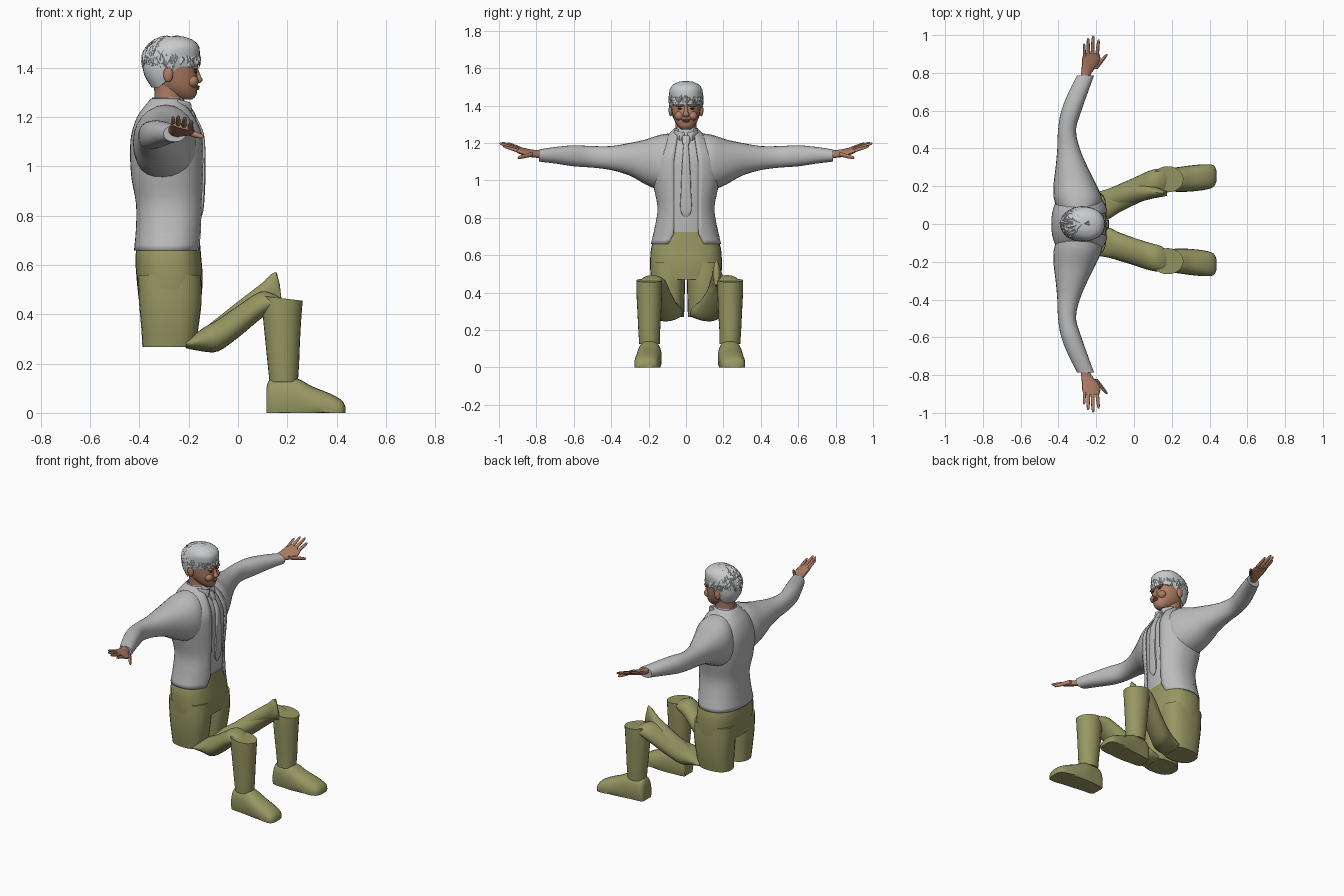
import bpy, bmesh, math, random
from mathutils import Vector

cube = bpy.data.objects.get("Cube")
if cube:
    bpy.data.objects.remove(cube, do_unlink=True)


def material(name, r, g, b):
    m = bpy.data.materials.new(name)
    m.use_nodes = True
    m.diffuse_color = (r, g, b, 1)
    m.node_tree.nodes["Principled BSDF"].inputs["Base Color"].default_value = (r, g, b, 1)
    return m


cloth = material("grey cloth", 0.5, 0.5, 0.5)
hair_mat = material("pale grey hair", 0.58, 0.59, 0.6)
skin = material("skin", 0.43, 0.21, 0.13)
lip_mat = material("lip", 0.32, 0.13, 0.09)
olive = material("olive cloth", 0.31, 0.31, 0.125)
dark = material("dark eye", 0.06, 0.04, 0.03)


def finish(name, bm, mat):
    bmesh.ops.recalc_face_normals(bm, faces=bm.faces)
    for f in bm.faces:
        f.smooth = True
    for e in bm.edges:
        if len(e.link_faces) == 2:
            e.smooth = e.calc_face_angle(0) < math.radians(42)
    me = bpy.data.meshes.new(name)
    bm.to_mesh(me)
    bm.free()
    me.materials.append(mat)
    ob = bpy.data.objects.new(name, me)
    bpy.context.collection.objects.link(ob)
    return ob


def smooth_rows(rows, steps):
    """Catmull-Rom pass through the section rows."""
    rows = [r if len(r) == 5 else (*r[:3], -r[3], r[3]) for r in rows]
    out = []
    for i in range(len(rows) - 1):
        quad = [rows[max(i - 1, 0)], rows[i], rows[i + 1], rows[min(i + 2, len(rows) - 1)]]
        for k in range(steps):
            u = k / steps
            out.append([0.5 * (2 * b + (c - a) * u + (2 * a - 5 * b + 4 * c - d) * u * u
                               + (3 * b - a - 3 * c + d) * u ** 3) for a, b, c, d in zip(*quad)])
    return out + [list(rows[-1])]


def power(v, p):
    return math.copysign(abs(v) ** (2 / p), v)


def loft(name, mat, rows, axis="z", n=24, p=2.0, steps=3, gap=None, warp=None, caps=True):
    """Skin rounded sections: each row is position, then extents on the other two axes."""
    bm = bmesh.new()
    rings = []
    for t, a0, a1, b0, b1 in smooth_rows(rows, steps):
        start = math.asin((gap(t) / ((b1 - b0) / 2)) ** (p / 2)) if gap else 0
        count = n + 1 if gap else n
        ring = []
        for i in range(count):
            ang = start + (2 * math.pi - 2 * start) * i / n
            a = (a0 + a1) / 2 + (a1 - a0) / 2 * power(math.cos(ang), p)
            b = (b0 + b1) / 2 + (b1 - b0) / 2 * power(math.sin(ang), p)
            co = {"x": (t, a, b), "y": (a, t, b), "z": (a, b, t)}[axis]
            ring.append(bm.verts.new(warp(*co) if warp else co))
        rings.append(ring)
    for r, q in zip(rings, rings[1:]):
        for i in range(n):
            j = i + 1 if gap else (i + 1) % n
            bm.faces.new((r[i], r[j], q[j], q[i]))
    if caps and not gap:
        bm.faces.new(rings[0])
        bm.faces.new(rings[-1])
    return finish(name, bm, mat)


def ball(name, mat, centre, size):
    bm = bmesh.new()
    bmesh.ops.create_uvsphere(bm, u_segments=16, v_segments=10, radius=1)
    for v in bm.verts:
        v.co = Vector(centre) + Vector(a * b for a, b in zip(v.co, size))
    return finish(name, bm, mat)


# Jacket body, open down the front, over a shirt
torso = [(.66, -.422, -.148, .188), (.75, -.414, -.143, .167), (.85, -.414, -.138, .152),
         (.95, -.432, -.135, .17), (1.05, -.438, -.135, .188), (1.13, -.433, -.14, .18),
         (1.2, -.41, -.17, .14), (1.25, -.375, -.205, .09), (1.275, -.352, -.225, .066)]


def opening(z):
    if z < .72:
        return .065 + (.72 - z) * .5
    return .066 if z < 1.1 else .066 - (z - 1.1) * .14


jacket = loft("jacket_body", cloth, torso, n=36, p=2.3, gap=opening)
thick = jacket.modifiers.new("thickness", "SOLIDIFY")
thick.thickness = .008
inner = [(max(z, .72), a + .014, b - .012, w - .014) for z, a, b, w in torso if z != .75]
loft("shirt", cloth, inner, n=36, p=2.3)
loft("shirt_collar", cloth, [(1.225, -.362, -.195, .078), (1.25, -.357, -.21, .07),
                             (1.28, -.348, -.222, .062)], caps=False)
loft("tie", cloth, [(.8, -.153, -.146, .004), (.84, -.153, -.138, .03), (.95, -.15, -.132, .027),
                    (1.05, -.15, -.132, .023), (1.13, -.158, -.138, .018),
                    (1.195, -.19, -.165, .013)], n=16, p=3)
loft("tie_knot", cloth, [(1.185, -.19, -.165, .013), (1.21, -.2, -.172, .022),
                         (1.24, -.215, -.19, .02)], n=12, p=3)

# Sleeves, hands, collar wings, ears and eyes
sleeve = [(.09, -.41, -.175, .93, 1.25), (.14, -.425, -.17, .945, 1.243),
          (.22, -.425, -.205, .98, 1.217), (.3, -.415, -.245, 1.025, 1.2),
          (.4, -.406, -.287, 1.055, 1.183), (.5, -.402, -.307, 1.068, 1.183),
          (.6, -.385, -.278, 1.075, 1.187), (.7, -.345, -.243, 1.09, 1.178),
          (.785, -.302, -.212, 1.1, 1.165)]
palm = [(.765, -.285, -.235, 1.115, 1.158), (.8, -.28, -.225, 1.118, 1.156),
        (.84, -.276, -.19, 1.13, 1.164), (.875, -.274, -.178, 1.143, 1.172),
        (.905, -.268, -.185, 1.155, 1.178)]
fingers = {"little": [(-.262, .88, 1.17), (-.264, .955, 1.2), .008],
           "ring": [(-.242, .885, 1.165), (-.243, .985, 1.203), .0095],
           "middle": [(-.22, .885, 1.16), (-.216, .998, 1.198), .01],
           "index": [(-.197, .88, 1.152), (-.187, .978, 1.182), .0095],
           "thumb": [(-.205, .82, 1.14), (-.143, .9, 1.12), .012]}
for side, s in (("left", 1), ("right", -1)):
    def flip(x, y, z, s=s):
        return x, s * y, z

    def tilt(x, y, z, s=s):
        return x, s * y, z - .25 * (x + .235)

    loft(side + "_sleeve", cloth, sleeve, "y", p=2.2, warp=flip)
    loft(side + "_palm", skin, palm, "y", n=16, p=2.4, warp=tilt)
    for label, (a, b, r) in fingers.items():
        rows = []
        for u, k in ((0, 1), (.35, 1), (.7, .9), (.93, .65), (1, .15)):
            x, y, z = Vector(a).lerp(Vector(b), u)
            rows.append((y, x - r * k, x + r * k, z - r * k, z + r * k))
        loft(f"{side}_{label}_finger", skin, rows, "y", n=10, steps=2, warp=flip)
    wing = loft(side + "_collar_wing", cloth, [(.008, -.21, -.197, 1.232, 1.258),
                                              (.035, -.206, -.188, 1.205, 1.262),
                                              (.065, -.25, -.23, 1.235, 1.272)],
                "y", n=10, warp=flip)
    ball(side + "_ear", skin, (-.283, s * .082, 1.375), (.02, .011, .033))
    ball(side + "_eye", dark, (-.17, s * .034, 1.383), (.006, .012, .004))
    ball(side + "_brow", skin, (-.172, s * .034, 1.4), (.012, .024, .007))
    ball(side + "_cheek", skin, (-.185, s * .035, 1.345), (.025, .026, .025))

# Neck, head and face
loft("neck", skin, [(1.22, -.345, -.22, .062), (1.27, -.34, -.225, .056),
                    (1.31, -.34, -.225, .056), (1.36, -.35, -.23, .06)])
loft("head", skin, [(1.272, -.235, -.185, .024), (1.288, -.275, -.17, .042),
                    (1.315, -.32, -.165, .06), (1.35, -.35, -.163, .072),
                    (1.4, -.37, -.168, .08), (1.45, -.37, -.163, .081),
                    (1.5, -.345, -.185, .065), (1.522, -.3, -.23, .03)], p=2.2)
loft("nose", skin, [(1.338, -.18, -.155, .012), (1.35, -.18, -.143, .017),
                    (1.365, -.18, -.15, .012), (1.398, -.18, -.163, .007)], n=12)
ball("upper_lip", lip_mat, (-.165, 0, 1.324), (.01, .023, .005))
ball("lower_lip", lip_mat, (-.167, 0, 1.316), (.01, .02, .006))

# Hair cap: low at the nape, high over the forehead
CROWN, NAPE = 1.528, 1.32


def hairline(x):
    u = min(max((x + .33) / .1, 0), 1)
    return NAPE + .085 * u * u * (3 - 2 * u)


def comb(x, y, z):
    low = hairline(x)
    return x, y, low + (z - NAPE) * (CROWN - low) / (CROWN - NAPE)


loft("hair_cap", hair_mat, [(1.32, -.35, -.16, .078), (1.37, -.38, -.157, .087),
                            (1.42, -.386, -.155, .09), (1.465, -.375, -.16, .087),
                            (1.505, -.345, -.185, .067), (1.528, -.3, -.225, .035)],
     n=32, p=2.2, warp=comb)

# Short overlapping locks lying on the cap
random.seed(4)
bm = bmesh.new()
centre, radii = Vector((-.272, 0, 1.43)), Vector((.117, .091, .1))


def scalp(az, el, lift):
    d = Vector((math.cos(az) * math.cos(el), math.sin(az) * math.cos(el), math.sin(el)))
    return centre + Vector(a * b * lift for a, b in zip(d, radii))


for i in range(330):
    az, el = random.uniform(0, 2 * math.pi), math.asin(random.uniform(-.35, .98))
    if scalp(az, el, 1).z < hairline(scalp(az, el, 1).x) + .015:
        continue
    width = .11 / max(math.cos(el), .3)
    swing = random.uniform(-.15, .15)
    pts = [scalp(az, min(el + .2, 1.55), .98), scalp(az - width, el, .99), scalp(az, el, 1.045),
           scalp(az + width, el, .99), scalp(az + swing, el - .24, 1.03)]
    v = [bm.verts.new(q) for q in pts]
    for tri in ((0, 1, 2), (0, 2, 3), (1, 4, 2), (2, 4, 3), (0, 3, 4, 1)):
        bm.faces.new([v[k] for k in tri])
finish("hair_locks", bm, hair_mat)

# Trousers: hips and the two hanging upper legs
loft("trouser_hips", olive, [(.47, -.404, -.148, .188), (.55, -.412, -.143, .192),
                             (.64, -.416, -.15, .186), (.725, -.4, -.157, .155)], n=32, p=2.5)
upper = [(.268, -.388, -.172, .01, .168), (.35, -.393, -.16, .008, .182),
         (.45, -.402, -.148, .005, .19), (.56, -.408, -.15, .003, .188)]
thigh = [(-.21, .02, .165, .262, .295), (-.14, .025, .185, .249, .345),
         (-.08, .06, .21, .25, .38), (0, .1, .245, .305, .435),
         (.09, .14, .285, .38, .492), (.15, .16, .292, .42, .48), (.18, .19, .27, .43, .46)]
shin = [(.125, .128, .243, .18, .29), (.2, .12, .248, .178, .295), (.3, .11, .252, .172, .3),
        (.4, .1, .258, .168, .305), (.465, .095, .262, .168, .306)]
foot = [(.115, .19, .275, -.03, .1), (.13, .18, .288, -.04, .138), (.18, .174, .295, -.04, .146),
        (.24, .17, .302, -.04, .14), (.3, .172, .31, -.04, .108), (.37, .18, .316, -.04, .08),
        (.42, .195, .312, -.03, .052), (.436, .225, .285, -.01, .025)]
for side, s in (("left", 1), ("right", -1)):
    def place(x, y, z, s=s):
        inward = 0 if s > 0 else .04 * min(max((x + .2) / .3, 0), 1)
        return x, s * (y - inward), max(z, 0)

    def slope(x, y, z):
        return place(x, y, z - (.12 * (x - .18) if z > .42 else 0))

    loft(side + "_upper_leg", olive, upper, p=2.4, warp=place)
    loft(side + "_thigh", olive, thigh, "x", warp=place)
    loft(side + "_shin", olive, shin, warp=slope)
    loft(side + "_foot", olive, foot, "x", p=2.4, warp=place)

# Pointed fold of cloth above the left knee
loft("left_knee_fold", olive, [(-.16, .08, .16, .28, .325), (0, .11, .22, .34, .452),
                               (.1, .135, .2, .41, .528), (.156, .145, .18, .44, .573),
                               (.176, .15, .175, .44, .465)], "x", n=16, p=1.7, steps=2)
